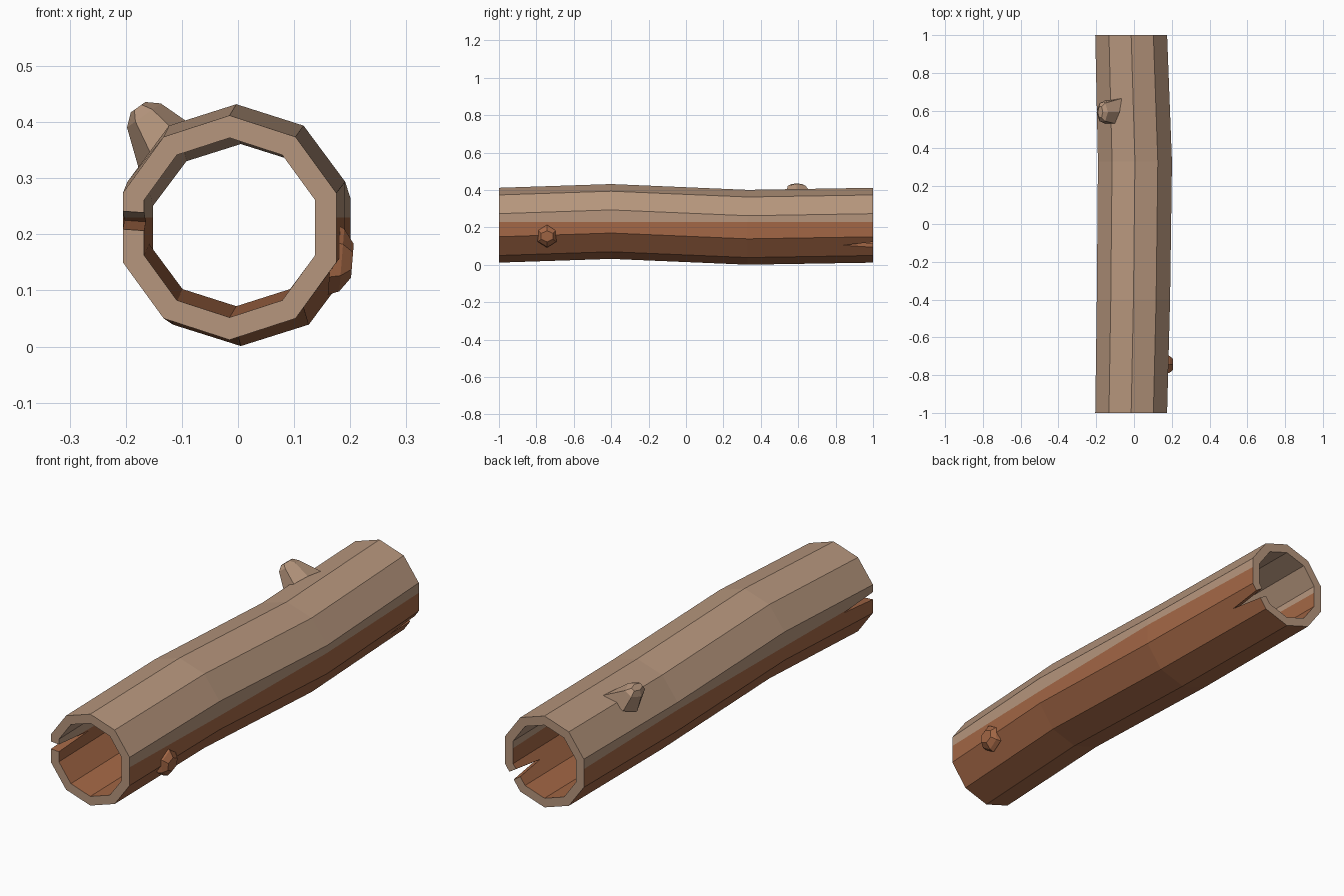
import bpy, bmesh, math
from mathutils import Vector

if "Cube" in bpy.data.objects:
    bpy.data.objects.remove(bpy.data.objects["Cube"])


def material(name, rgb):
    m = bpy.data.materials.new(name)
    m.diffuse_color = (*rgb, 1)
    m.use_nodes = True
    m.node_tree.nodes["Principled BSDF"].inputs["Base Color"].default_value = m.diffuse_color
    return m


TAN = material("weathered_tan", (0.47, 0.305, 0.205))
BROWN = material("red_brown", (0.365, 0.135, 0.06))


def make(name, bm, mats=(TAN, BROWN)):
    bmesh.ops.recalc_face_normals(bm, faces=bm.faces)
    me = bpy.data.meshes.new(name)
    for m in mats:
        me.materials.append(m)
    bm.to_mesh(me)
    bm.free()
    ob = bpy.data.objects.new(name, me)
    bpy.context.collection.objects.link(ob)
    return ob


def bridge(bm, a, b):
    n = len(a)
    for i in range(n):
        bm.faces.new((a[i], a[(i + 1) % n], b[(i + 1) % n], b[i]))


# hollow trunk: ten-sided tube along a slightly bent path (x, y, z, width factor)
PATH = [(-0.015, -1, 0.212, 1), (-0.003, -0.4, 0.232, 1.02),
        (0.005, 0.33, 0.201, 1.03), (-0.015, 1, 0.212, 1)]
bm = bmesh.new()
walls = []
for r in (0.2, 0.16):
    rings = [[bm.verts.new((cx + w * r * math.cos(math.radians(90 + 36 * i)), y,
                            cz + r * math.sin(math.radians(90 + 36 * i)))) for i in range(10)]
             for cx, y, cz, w in PATH]
    for a, b in zip(rings, rings[1:]):
        bridge(bm, a, b)
    walls.append(rings)
for end in (0, -1):
    bridge(bm, walls[0][end], walls[1][end])
log = make("hollow_log", bm)


# wedge cutters for the split in each end
def split_cutter(name, end, angle, length, half):
    a = math.radians(angle)
    out = Vector((math.cos(a), 0, math.sin(a)))
    side = Vector((-math.sin(a), 0, math.cos(a)))
    bm = bmesh.new()
    layers = []
    for d in (0.1, 0.26):
        c = Vector((-0.015, 0, 0.212)) + out * d
        layers.append([bm.verts.new(c + Vector((0, end * y, 0)) + side * s)
                       for y, s in ((1 - length, 0), (1.05, half), (1.05, -half))])
    bridge(bm, *layers)
    for l in layers:
        bm.faces.new(l)
    ob = make(name, bm)
    ob.hide_render = True
    mod = log.modifiers.new(name, 'BOOLEAN')
    mod.operation = 'DIFFERENCE'
    mod.solver = 'EXACT'
    mod.object = ob
    return ob


cutters = [split_cutter("front_split_cutter", -1, 176, 0.2, 0.02),
           split_cutter("back_split_cutter", 1, -33, 0.16, 0.023)]
bpy.context.view_layer.update()
done = bpy.data.meshes.new_from_object(log.evaluated_get(bpy.context.evaluated_depsgraph_get()))
log.modifiers.clear()
for c in cutters:
    bpy.data.objects.remove(c)
done.materials.clear()
for m in (TAN, BROWN):
    done.materials.append(m)
log.data = done

# two-tone bark: brown below a level line, tan above and on the cut ends
bm = bmesh.new()
bm.from_mesh(done)
bmesh.ops.bisect_plane(bm, geom=bm.verts[:] + bm.edges[:] + bm.faces[:],
                       plane_co=(0, 0, 0.23), plane_no=(0, 0, 1))
bm.normal_update()
for f in bm.faces:
    low = f.calc_center_median().z < 0.23
    f.material_index = 1 if low and abs(f.normal.y) < 0.9 else 0
    f.smooth = False
bm.to_mesh(done)
bm.free()


# branch stubs: tapering six-sided rings (axis distance, two radii) closed with a cap
def stub(name, origin, axis, profile, mat, flare=None):
    axis = Vector(axis).normalized()
    u = Vector((0, 1, 0))
    v = axis.cross(u).normalized()
    bm = bmesh.new()
    rings = []
    for d, ru, rv in profile:
        rings.append([bm.verts.new(Vector(origin) + axis * d
                                   + u * ru * math.cos(math.radians(60 * i + 30))
                                   + v * rv * math.sin(math.radians(60 * i + 30)))
                      for i in range(6)])
    for a, b in zip(rings, rings[1:]):
        bridge(bm, a, b)
    bm.faces.new(rings[0])
    bm.faces.new(rings[-1])
    if flare:  # pull the nearest base corner out into a root
        p = Vector(flare)
        min(rings[0], key=lambda w: (w.co - p).length).co = p
    return make(name, bm, (mat,))


stub("upper_branch_stub", (-0.127, 0.592, 0.355), (-0.58, 0, 0.81),
     [(0, 0.07, 0.062), (0.07, 0.055, 0.037), (0.088, 0.034, 0.016)], TAN,
     flare=(-0.065, 0.665, 0.388))
stub("side_knot", (0.165, -0.743, 0.156), (1, 0, -0.08),
     [(0, 0.058, 0.064), (0.02, 0.052, 0.056), (0.039, 0.036, 0.03)], BROWN)
